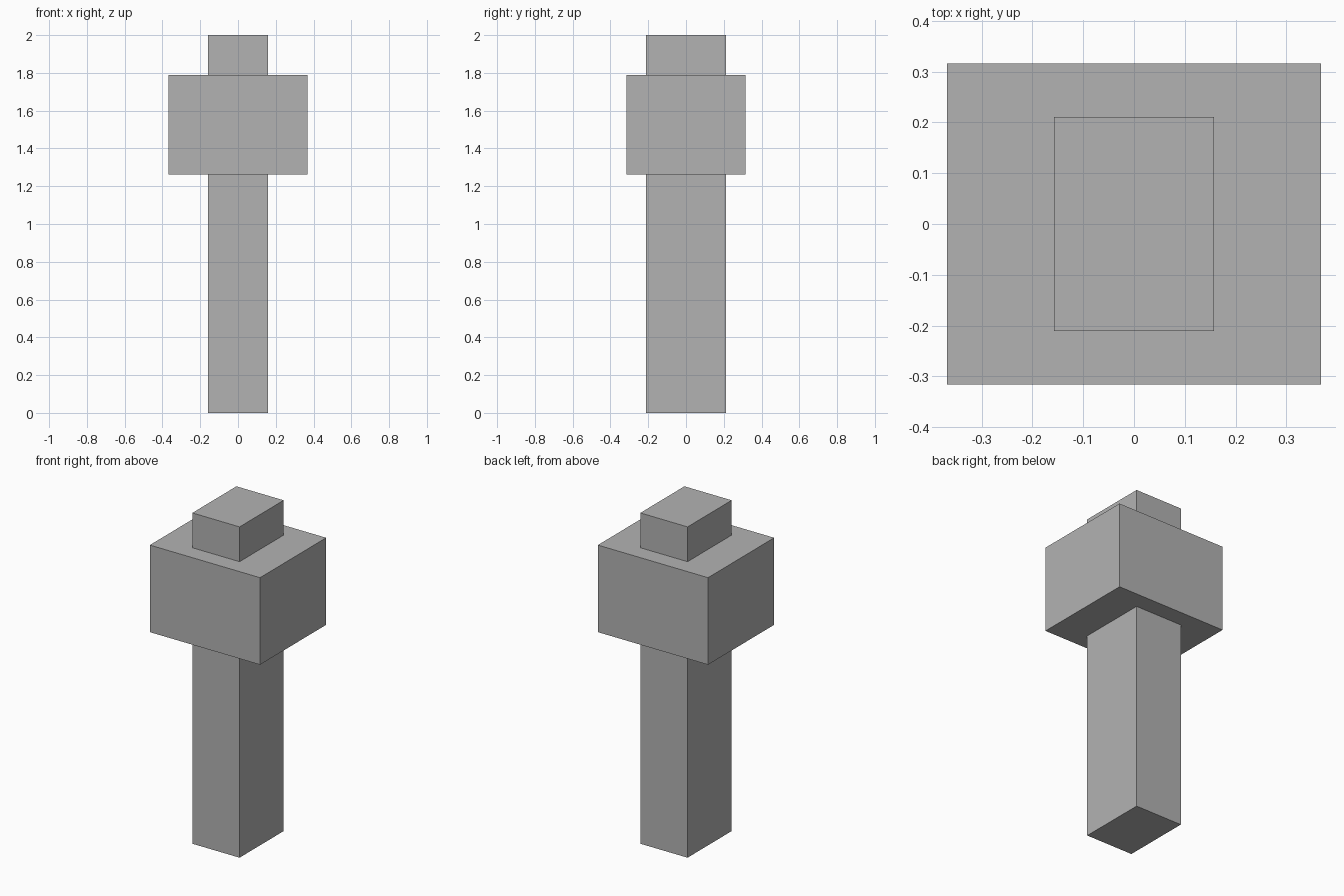
import bpy
from mathutils import Vector

default = bpy.data.objects.get("Cube")
if default:
    bpy.data.objects.remove(default, do_unlink=True)

U = 2 / 19  # one modelling unit; the mallet is 19 units tall

# Single flat colour
grey = bpy.data.materials.new("plain_grey")
grey.use_nodes = True
colour = (0.45, 0.45, 0.45, 1)
grey.diffuse_color = colour
grey.node_tree.nodes["Principled BSDF"].inputs["Base Color"].default_value = colour


def box(name, width, depth, bottom, top):
    """Sharp-edged box centred on the z axis, sized in units."""
    bpy.ops.mesh.primitive_cube_add(size=1, location=(0, 0, (bottom + top) / 2 * U))
    obj = bpy.context.object
    obj.name = obj.data.name = name
    size = Vector((width, depth, top - bottom)) * U
    for v in obj.data.vertices:
        v.co *= size
    obj.data.materials.append(grey)
    return obj


# Handle runs right through the block and stands out above it
box("handle", 3, 4, 0, 19)
box("head_block", 7, 6, 12, 17)
